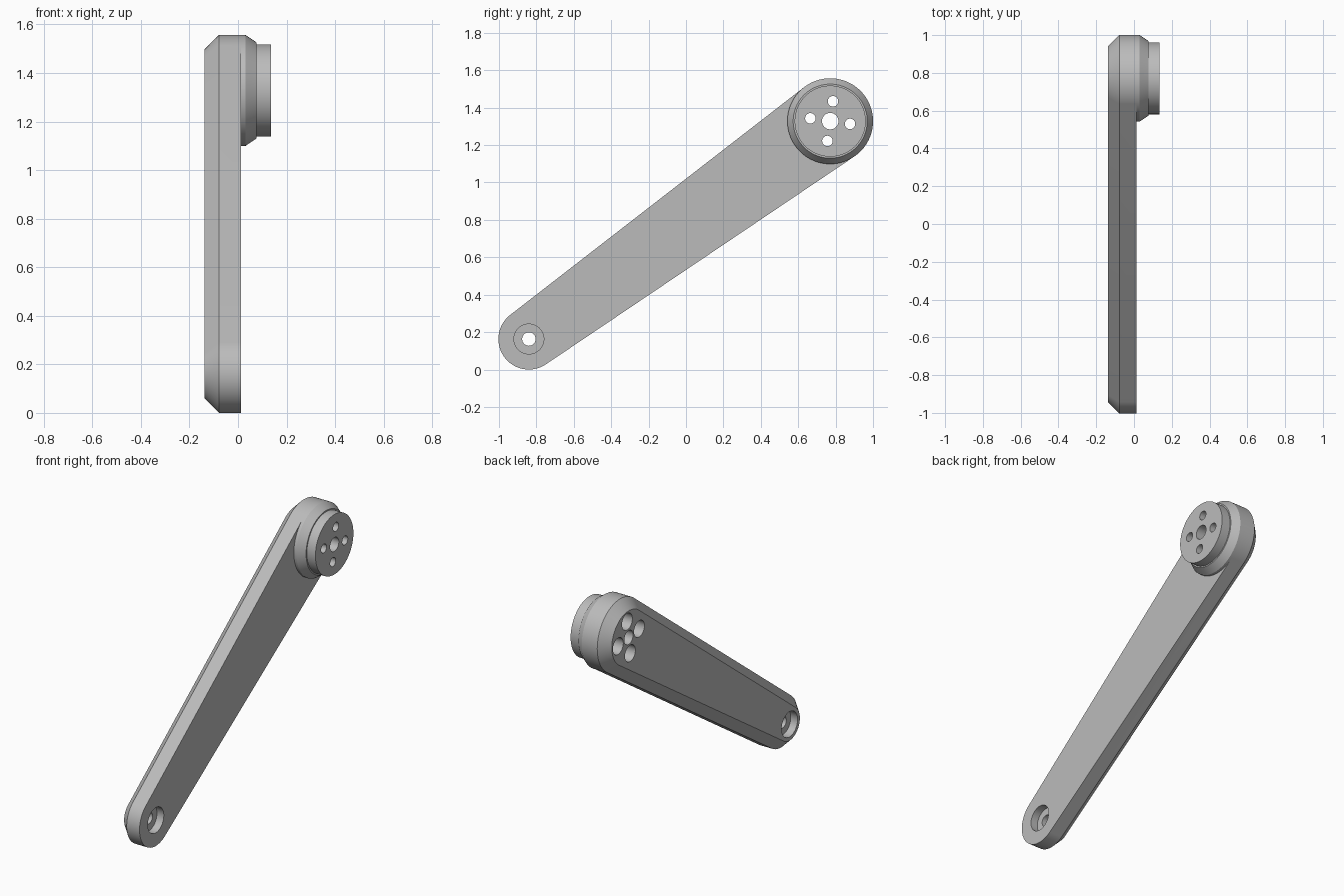
import bpy, bmesh, math
from mathutils import Vector

cube = bpy.data.objects.get("Cube")
if cube:
    bpy.data.objects.remove(cube)

SEG = 160
LOW, LOW_R = Vector((-0.84, 0.163)), 0.163     # foot end, (y, z)
HIGH, HIGH_R = Vector((0.771, 1.328)), 0.229   # hub end, (y, z)

metal = bpy.data.materials.new("light grey")
metal.use_nodes = True
grey = (0.5, 0.5, 0.5, 1)
metal.diffuse_color = grey
metal.node_tree.nodes["Principled BSDF"].inputs["Base Color"].default_value = grey


def circle(centre, radius, seg=SEG):
    return [centre + radius * Vector((math.cos(a), math.sin(a)))
            for a in (math.tau * i / seg for i in range(seg))]


def arm_outline(inset):
    """Two end circles joined by their common tangents."""
    points = []
    for big, small, n in zip(circle(HIGH, HIGH_R - inset), circle(LOW, LOW_R - inset),
                             circle(Vector((0, 0)), 1)):
        points.append(big if big.dot(n) > small.dot(n) else small)
    return points


def loft(bm, sections):
    """Closed solid through (x, outline) sections."""
    rings = [[bm.verts.new((x, p.x, p.y)) for p in outline] for x, outline in sections]
    for a, b in zip(rings, rings[1:]):
        for i in range(len(a)):
            j = (i + 1) % len(a)
            bm.faces.new((a[i], a[j], b[j], b[i]))
    bm.faces.new(rings[0][::-1])
    bm.faces.new(rings[-1])


def lathe(bm, centre, profile, seg=SEG):
    loft(bm, [(x, circle(centre, r, seg)) for x, r in profile])


def make_object(name, bm):
    bmesh.ops.recalc_face_normals(bm, faces=bm.faces)
    mesh = bpy.data.meshes.new(name)
    bm.to_mesh(mesh)
    bm.free()
    mesh.materials.append(metal)
    obj = bpy.data.objects.new(name, mesh)
    bpy.context.collection.objects.link(obj)
    return obj


def combine(target, tool, operation):
    mod = target.modifiers.new(operation.lower(), "BOOLEAN")
    mod.operation, mod.object, mod.solver = operation, tool, "EXACT"
    bpy.context.view_layer.objects.active = target
    bpy.ops.object.modifier_apply(modifier=mod.name)
    bpy.data.objects.remove(tool)


# Tapered arm with a chamfered outer side
bm = bmesh.new()
loft(bm, [(-0.138, arm_outline(0.06)), (-0.078, arm_outline(0)), (0.012, arm_outline(0))])
arm = make_object("crank_arm", bm)

# Hub with a chamfer and a raised round boss
bm = bmesh.new()
lathe(bm, HIGH, [(0.012, HIGH_R), (0.03, HIGH_R), (0.076, 0.198), (0.076, 0.19), (0.136, 0.19)])
combine(arm, make_object("hub", bm), "UNION")

# Holes: hub axle, four counterbored bolts, and the foot hole recessed on both sides
bm = bmesh.new()
lathe(bm, HIGH, [(-0.3, 0.044), (0.3, 0.044)], 48)
for k in range(4):
    a = math.radians(-8 + 90 * k)
    bolt = HIGH + 0.107 * Vector((math.cos(a), math.sin(a)))
    lathe(bm, bolt, [(-0.3, 0.052), (0.06, 0.052), (0.06, 0.028), (0.3, 0.028)], 48)
lathe(bm, LOW, [(-0.3, 0.08), (-0.09, 0.08), (-0.09, 0.036),
                (-0.036, 0.036), (-0.036, 0.08), (0.3, 0.08)], 64)
combine(arm, make_object("hole_cutter", bm), "DIFFERENCE")

# Smooth round walls, sharp edges
bpy.ops.object.select_all(action="DESELECT")
arm.select_set(True)
bpy.context.view_layer.objects.active = arm
bpy.ops.object.shade_smooth_by_angle(angle=math.radians(25))
